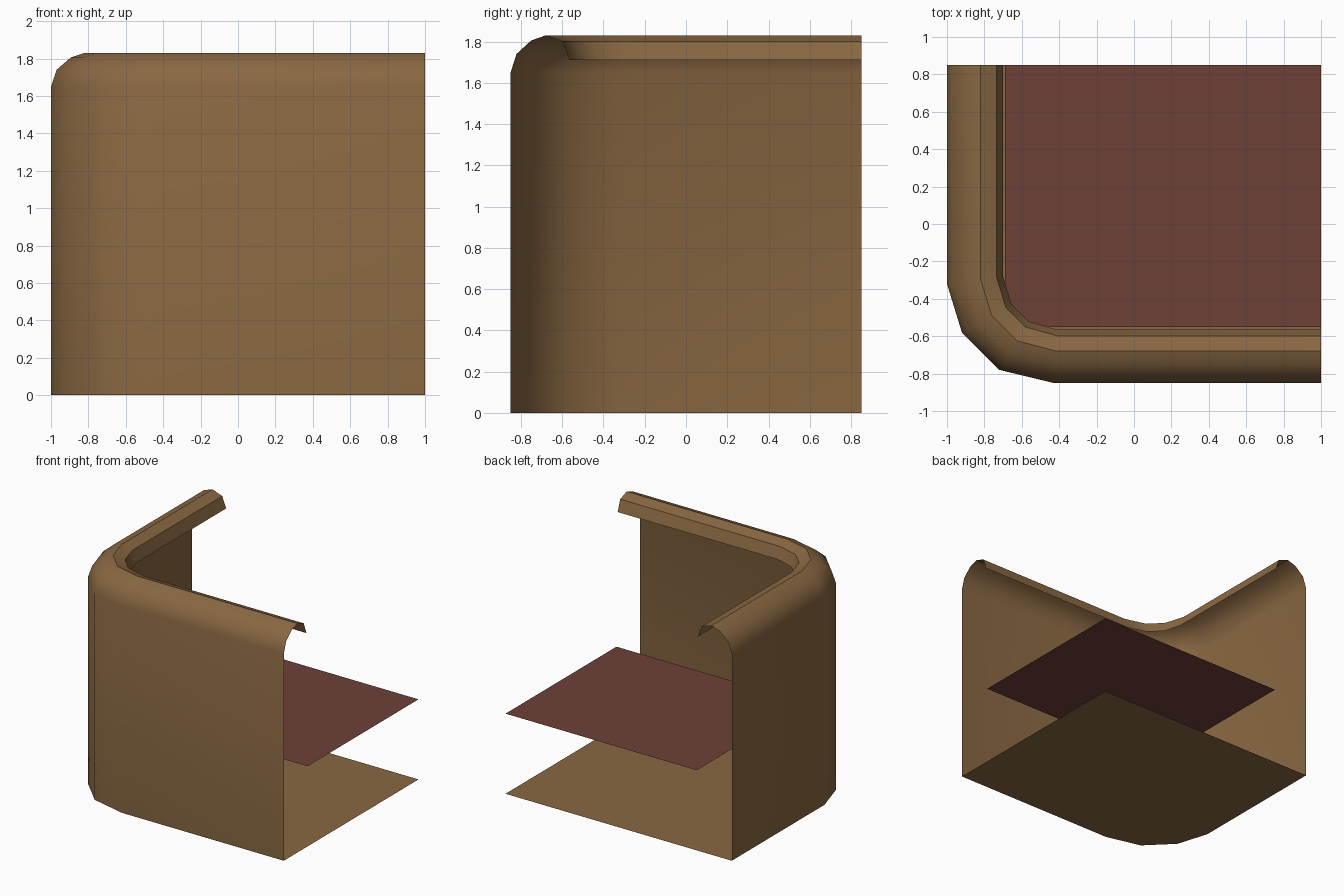
import bpy, bmesh, math
from mathutils import Vector

cube = bpy.data.objects.get("Cube")
if cube:
    bpy.data.objects.remove(cube, do_unlink=True)


def material(name, rgb):
    mat = bpy.data.materials.new(name)
    mat.use_nodes = True
    mat.diffuse_color = (*rgb, 1)
    mat.node_tree.nodes["Principled BSDF"].inputs["Base Color"].default_value = (*rgb, 1)
    return mat


def make_object(name, bm, mat):
    mesh = bpy.data.meshes.new(name)
    bm.to_mesh(mesh)
    bm.free()
    mesh.materials.append(mat)
    obj = bpy.data.objects.new(name, mesh)
    bpy.context.collection.objects.link(obj)
    return obj


def flat_sheet(name, outline, z, mat, up):
    bm = bmesh.new()
    face = bm.faces.new([bm.verts.new((x, y, z)) for x, y in outline])
    face.normal_update()
    if (face.normal.z > 0) != up:
        face.normal_flip()
    return make_object(name, bm, mat)


tan = material("tan wood", (0.25, 0.137, 0.054))
red = material("dark red", (0.155, 0.053, 0.04))

# Plan of the wall with its rounded corner, and of the inner lip
outer = [(-1, 0.85), (-1, -0.32), (-0.92, -0.58), (-0.72, -0.78), (-0.43, -0.85), (1, -0.85)]
inner = [(-0.7, 0.85), (-0.7, -0.28), (-0.655, -0.43), (-0.565, -0.52), (-0.41, -0.565), (1, -0.565)]

# Section of the wall and rolled rim: (share of the way to the lip, height)
section = [(0, 0), (0, 1.65), (0.1, 1.74), (0.35, 1.805), (0.6, 1.83), (0.885, 1.8), (1, 1.71)]

# Wall with rim
bm = bmesh.new()
rings = []
for share, z in section:
    plan = [Vector(a).lerp(Vector(b), share) for a, b in zip(outer, inner)]
    rings.append([bm.verts.new((p.x, p.y, z)) for p in plan])
for low, high in zip(rings, rings[1:]):
    for i in range(len(outer) - 1):
        bm.faces.new((low[i], low[i + 1], high[i + 1], high[i]))
wall = make_object("wall_and_rim", bm, tan)
bpy.ops.object.select_all(action="DESELECT")
wall.select_set(True)
bpy.context.view_layer.objects.active = wall
bpy.ops.object.shade_smooth_by_angle(angle=math.radians(35))

# Base and raised inner panel
flat_sheet("base", outer + [(1, 0.85)], 0, tan, False)
flat_sheet("inner_panel", [(-0.69, -0.55), (1, -0.55), (1, 0.85), (-0.69, 0.85)], 0.64, red, True)
